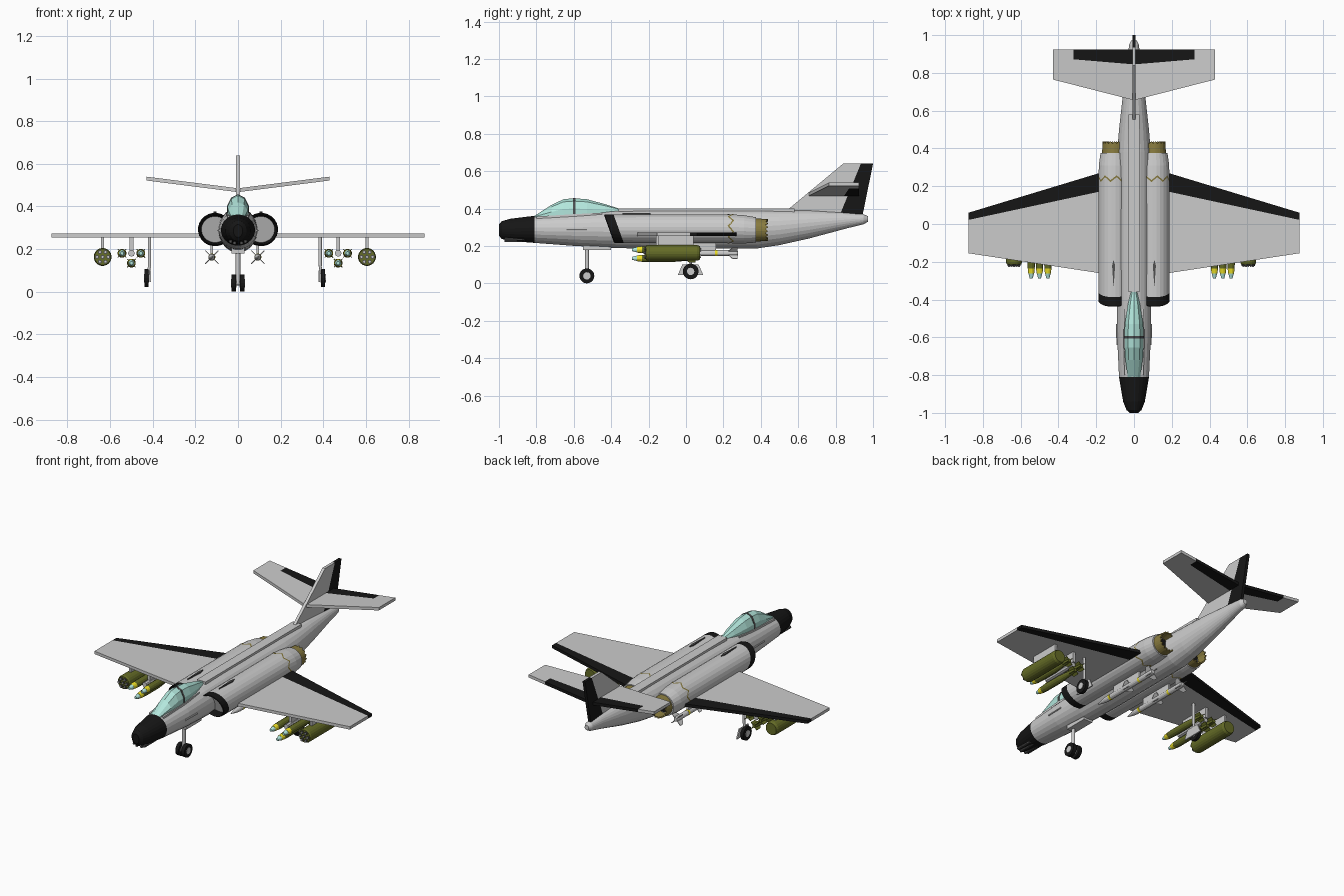
import bpy, bmesh
from math import sin, cos, pi
from mathutils import Vector as V

COL = {"black": (0.008, 0.008, 0.008), "olive": (0.13, 0.15, 0.02), "gold": (0.25, 0.2, 0.05),
       "glass": (0.45, 0.8, 0.72), "yellow": (0.85, 0.75, 0.02), "dark": (0.08, 0.08, 0.08)}
MATS = {}
for k, c in COL.items():
    MATS[k] = bpy.data.materials.new(k + "_paint")
    MATS[k].diffuse_color = (*c, 1)


def finish(name, bm, col):
    bmesh.ops.recalc_face_normals(bm, faces=bm.faces)
    me = bpy.data.meshes.new(name)
    bm.to_mesh(me)
    bm.free()
    ob = bpy.data.objects.new(name, me)
    bpy.context.collection.objects.link(ob)
    if col:
        me.materials.append(MATS[col])
    return ob


# rings along y: (y, z, rx, rz, optional shear, optional zigzag)
def loft(name, rings, col=None, n=24, cx=0.0, cap0=True, cap1=True):
    bm = bmesh.new()
    loops = []
    for r in rings:
        y, z, rx, rz = r[:4]
        sh = r[4] if len(r) > 4 else 0
        zg = r[5] if len(r) > 5 else 0
        loop = []
        for i in range(n):
            a = 2 * pi * (i + 0.5) / n
            dz = rz * sin(a)
            loop.append(bm.verts.new((cx + rx * cos(a), y - sh * dz + zg * (i % 2), z + dz)))
        loops.append(loop)
    for a, b in zip(loops, loops[1:]):
        for i in range(n):
            j = (i + 1) % n
            bm.faces.new((a[i], a[j], b[j], b[i]))
    if cap0:
        bm.faces.new(loops[0])
    if cap1:
        bm.faces.new(loops[-1])
    return finish(name, bm, col)


# flat polygon thickened symmetrically by vector t
def plate(name, pts, t, col=None):
    bm = bmesh.new()
    t = V(t) / 2
    a = [bm.verts.new(V(p) - t) for p in pts]
    b = [bm.verts.new(V(p) + t) for p in pts]
    bm.faces.new(a)
    bm.faces.new(b)
    for i in range(len(pts)):
        j = (i + 1) % len(pts)
        bm.faces.new((a[i], a[j], b[j], b[i]))
    return finish(name, bm, col)


def box(name, x0, x1, y0, y1, z0, z1, col=None):
    z = (z0 + z1) / 2
    return plate(name, [(x0, y0, z), (x1, y0, z), (x1, y1, z), (x0, y1, z)], (0, 0, z1 - z0), col)


def rod(name, p0, p1, r, col=None, n=12):
    p0, p1 = V(p0), V(p1)
    bm = bmesh.new()
    bmesh.ops.create_cone(bm, cap_ends=True, segments=n, radius1=r, radius2=r, depth=(p1 - p0).length)
    rot = (p1 - p0).to_track_quat('Z', 'Y')
    for v in bm.verts:
        v.co = rot @ v.co + (p0 + p1) / 2
    return finish(name, bm, col)


def cross_fins(name, x, z, y0, y1, span, sweep=0.03, col=None):
    for k, a in enumerate((pi / 4, 3 * pi / 4)):
        d = V((cos(a), 0, sin(a)))
        c = V((x, 0, z))
        Y = V((0, 1, 0))
        pts = [c + Y * y0, c + d * span + Y * (y0 + sweep), c + d * span + Y * y1,
               c - d * span + Y * y1, c - d * span + Y * (y0 + sweep)]
        plate(f"{name}_{k}", pts, V((-sin(a), 0, cos(a))) * 0.004, col)


# fuselage, nose and canopy
loft("nose_cone", [(-1.0, .285, .022, .03), (-.985, .285, .04, .048), (-.94, .286, .058, .06),
                   (-.81, .289, .08, .073)], "black", cap1=False)
loft("fuselage", [(-.81, .289, .08, .073), (-.6, .288, .09, .088), (-.4, .289, .092, .1),
                  (-.2, .289, .092, .105), (.38, .29, .09, .104), (.5, .298, .08, .094),
                  (.66, .315, .062, .075), (.86, .336, .036, .042), (.95, .343, .026, .027),
                  (.972, .344, .014, .015)])
box("dorsal_spine", -.03, .03, -.36, .58, .37, .401)
loft("windscreen", [(-.81, .355, .035, .006), (-.72, .365, .048, .054), (-.655, .375, .052, .075),
                    (-.6, .375, .053, .08)], "glass", n=10, cap1=False)
loft("canopy", [(-.597, .375, .053, .08), (-.53, .375, .051, .075), (-.43, .378, .035, .045),
                (-.34, .38, .012, .014)], "glass", n=10)
loft("canopy_frame", [(-.605, .375, .055, .082), (-.592, .375, .055, .082)], "dark", n=10)
for s in (-1, 1):
    plate("canopy_sill", [(s * .05, -.8, .352), (s * .056, -.6, .364), (s * .05, -.45, .372),
                          (s * .042, -.45, .372), (s * .04, -.8, .352)], (0, 0, .012))
    for x, z in ((.016, .228), (.035, .236)):
        rod("nose_gun", (s * x, -.97, z), (s * x, -.86, z), .008, "dark", 8)
    rod("side_blister", (s * .088, -.64, .287), (s * .091, -.53, .287), .005, None, 8)

# engine nacelles
for s in (-1, 1):
    cx, z = s * .108, .292
    loft("intake_lip", [(-.28, z, .05, .05, .36), (-.4, z, .071, .067, .36), (-.412, z, .075, .072, .36),
                        (-.408, z, .08, .076, .36), (-.36, z, .08, .077, .36)], "black", cx=cx, cap1=False)
    loft("engine_nacelle", [(-.36, z, .08, .077, .36), (-.2, z, .08, .078), (.24, z, .08, .078),
                            (.31, .289, .079, .076), (.375, .286, .07, .068)], cx=cx)
    loft("nacelle_seam", [(.222, z, .0815, .0795, 0, .026), (.232, z, .0815, .0795, 0, .026)],
         "gold", cx=cx, n=16, cap0=False, cap1=False)
    loft("exhaust_nozzle", [(.365, .286, .062, .062), (.425, .285, .058, .059, 0, .013),
                            (.425, .285, .051, .052, 0, .013), (.37, .285, .045, .045)],
         "gold", cx=cx, n=32)
    loft("exhaust_core", [(.37, .285, .044, .044), (.38, .285, .04, .04)], "black", cx=cx)
    plate("nacelle_vent", [(s * .108, -.34, .37), (s * .116, -.22, .37), (s * .108, -.19, .37),
                           (s * .1, -.22, .37)], (0, 0, .012), "dark")

# wings with dark trailing edges, tailplane with elevators
for s in (-1, 1):
    zw = .263
    plate("wing", [(s * .05, -.28, zw), (s * .875, -.155, zw), (s * .875, .022, zw),
                   (s * .05, .2, zw)], (0, 0, .018))
    plate("wing_trailing_edge", [(s * .05, .2, zw), (s * .875, .022, zw), (s * .875, .06, zw),
                                 (s * .05, .31, zw)], (0, 0, .018), "black")

    def tp(x, y):
        return (s * x, y, .476 + .127 * x)
    plate("tailplane", [tp(0, .655), tp(.43, .765), tp(.43, .925), tp(.32, .925), tp(.32, .872),
                        tp(0, .845)], (0, 0, .018))
    plate("elevator", [tp(0, .845), tp(.32, .872), tp(.32, .925), tp(0, .925)], (0, 0, .018), "black")

# fin and rudder
plate("tail_fin", [(0, .545, .395), (0, .84, .64), (0, .935, .64), (0, .825, .372), (0, .7, .36)], (.018, 0, 0))
plate("rudder", [(0, .935, .64), (0, 1.0, .64), (0, .945, .37), (0, .825, .372)], (.018, 0, 0), "black")

# nose gear
rod("nose_gear_strut", (0, -.53, .04), (0, -.53, .23), .011)
rod("nose_gear_axle", (-.03, -.53, .04), (.03, -.53, .04), .01)
box("nose_gear_door", -.03, .03, -.55, -.4, .178, .215)
for s in (-1, 1):
    rod("nose_wheel", (s * .009, -.53, .04), (s * .031, -.53, .04), .04, "black", 20)
    rod("nose_wheel_hub", (s * .008, -.53, .04), (s * .033, -.53, .04), .02, None, 12)

# underwing equipment sits slightly left of centre
OFF = -.015
for s in (-1, 1):
    def X(x):
        return OFF + s * x
    # main gear
    gx = X(.4)
    rod("main_gear_strut", (gx, .025, .12), (gx, .025, .26), .008)
    rod("main_gear_fork", (gx, .025, .12), (X(.413), .025, .06), .007)
    rod("main_wheel", (X(.404), .025, .064), (X(.424), .025, .064), .042, "black", 20)
    rod("main_wheel_hub", (X(.402), .025, .064), (X(.427), .025, .064), .02)
    plate("main_gear_door", [(X(.396), -.02, .1), (X(.396), .068, .1), (X(.396), .092, .046),
                             (X(.396), -.043, .046)], (.008, 0, 0))
    # rocket pod with seven tubes
    px = X(.62)
    box("pod_pylon", px - .007, px + .007, -.15, .04, .19, .258)
    loft("rocket_pod", [(-.215, .163, .038, .038), (-.205, .163, .042, .042), (.06, .163, .042, .042),
                        (.075, .163, .036, .036)], "olive", cx=px, n=20)
    for i in range(7):
        r = .026 if i else 0
        tx, tz = px + r * cos(i * pi / 3), .163 + r * sin(i * pi / 3)
        rod("rocket_tube", (tx, -.222, tz), (tx, -.21, tz), .0095, "dark", 10)
        rod("rocket_tip", (tx, -.228, tz), (tx, -.215, tz), .005, None, 8)
    # triple bomb rack
    bx = X(.485)
    box("rack_pylon", bx - .009, bx + .009, -.16, .04, .19, .258)
    rod("bomb_rack", (bx, -.2, .18), (bx, .03, .18), .016, None, 8)
    for dx, bz in ((-.044, .18), (.044, .18), (0, .134)):
        c = bx + dx
        loft("bomb_nose", [(-.288, bz, .008, .008), (-.262, bz, .015, .015)], "glass", cx=c, n=12)
        loft("bomb_band", [(-.262, bz, .016, .016), (-.235, bz, .0195, .0195)], "yellow", cx=c, n=12)
        loft("bomb_body", [(-.235, bz, .019, .019), (-.2, bz, .021, .021), (-.08, bz, .021, .021),
                           (.05, bz, .01, .01)], "olive", cx=c, n=12)
        cross_fins("bomb_fin", c, bz, -.01, .05, .028, .025, "olive")
    # belly missile
    mx = X(.108)
    box("missile_pylon", mx - .006, mx + .006, -.06, .16, .165, .235)
    loft("missile_body", [(-.2, .162, .003, .003), (-.16, .162, .012, .012), (-.13, .162, .016, .016),
                          (.27, .162, .016, .016), (.278, .162, .012, .012)], cx=mx, n=12)
    for y in (-.1, .155):
        loft("missile_band", [(y, .162, .017, .017), (y + .014, .162, .017, .017)], "yellow", cx=mx, n=12)
    cross_fins("missile_wing", mx, .162, .0, .08, .036, .06)
    cross_fins("missile_tail_fin", mx, .162, .215, .276, .044, .035)
